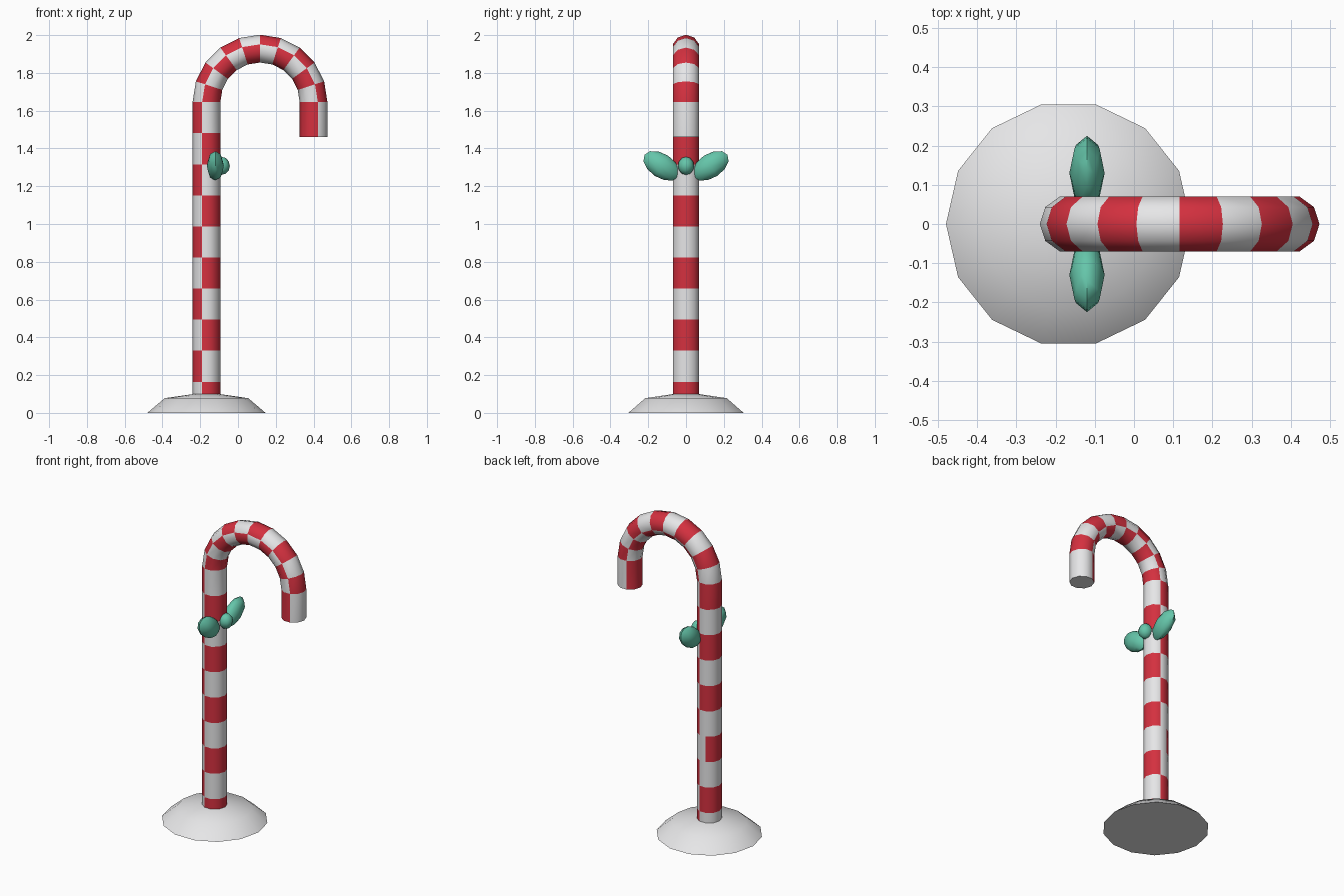
import bpy, bmesh, math
from mathutils import Vector, Matrix

if "Cube" in bpy.data.objects:
    bpy.data.objects.remove(bpy.data.objects["Cube"])


def material(name, rgb):
    m = bpy.data.materials.new(name)
    m.diffuse_color = (*rgb, 1)
    m.use_nodes = True
    m.node_tree.nodes["Principled BSDF"].inputs["Base Color"].default_value = m.diffuse_color
    return m


WHITE = material("white", (0.80, 0.80, 0.81))
RED = material("red", (0.66, 0.03, 0.05))
TEAL = material("teal green", (0.13, 0.56, 0.40))

STEM_X, TUBE_R, SIDES = -0.167, 0.0735, 10
ARC_X, ARC_Z, ARC_R, END_Z = 0.1165, 1.645, 0.2835, 1.46


def finish(bm, name, mats, angle=50):
    me = bpy.data.meshes.new(name)
    bmesh.ops.recalc_face_normals(bm, faces=bm.faces[:])
    bm.to_mesh(me)
    bm.free()
    ob = bpy.data.objects.new(name, me)
    bpy.context.collection.objects.link(ob)
    for m in mats:
        me.materials.append(m)
    bpy.ops.object.select_all(action='DESELECT')
    ob.select_set(True)
    bpy.context.view_layer.objects.active = ob
    bpy.ops.object.shade_smooth_by_angle(angle=math.radians(angle))
    return ob


# Cane path: ten stem sections, ten arc sections, one straight tip.
# Each entry is a centre and the outward (away from the hook) direction.
path = [(Vector((STEM_X, 0, ARC_Z * i / 10)), Vector((-1, 0, 0))) for i in range(10)]
for i in range(11):
    a = math.pi * (1 - i / 10)
    out = Vector((math.cos(a), 0, math.sin(a)))
    path.append((Vector((ARC_X, 0, ARC_Z)) + out * ARC_R, out))
path.append((Vector((ARC_X + ARC_R, 0, END_Z)), Vector((1, 0, 0))))

# Cane tube with stripes that swap colour between the outer and inner half
bm = bmesh.new()
rings = []
for c, out in path:
    ring = []
    for j in range(SIDES):
        t = math.tau * j / SIDES
        ring.append(bm.verts.new(c - out * TUBE_R * math.cos(t)
                                 + Vector((0, TUBE_R * math.sin(t), 0))))
    rings.append(ring)
for i in range(len(rings) - 1):
    for j in range(SIDES):
        k = (j + 1) % SIDES
        f = bm.faces.new((rings[i][j], rings[i][k], rings[i + 1][k], rings[i + 1][j]))
        outer = 2 <= j <= 6 and not (i == 3 and j == 2)
        f.material_index = (i + outer + 1) % 2
bm.faces.new(rings[-1])
finish(bm, "striped_cane", [WHITE, RED])

# Snow mound base: flattened half sphere with a flat underside
bm = bmesh.new()
n, r, h = 14, 0.313, 0.11
loops = []
for lat in (0, math.pi / 4):
    loops.append([bm.verts.new((STEM_X + r * math.cos(lat) * math.cos(math.tau * j / n),
                                r * math.cos(lat) * math.sin(math.tau * j / n),
                                h * math.sin(lat))) for j in range(n)])
top = bm.verts.new((STEM_X, 0, h))
for j in range(n):
    k = (j + 1) % n
    bm.faces.new((loops[0][j], loops[0][k], loops[1][k], loops[1][j]))
    bm.faces.new((loops[1][j], loops[1][k], top))
bm.faces.new(loops[0][::-1])
finish(bm, "snow_base", [WHITE], 40)


# Bow: two tilted lobes and a knot
def blob(name, centre, size, tilt=0):
    bm = bmesh.new()
    bmesh.ops.create_uvsphere(bm, u_segments=8, v_segments=6, radius=1)
    bm.transform(Matrix.Translation(centre) @ Matrix.Rotation(tilt, 4, 'X')
                 @ Matrix.Diagonal((*size, 1)))
    finish(bm, name, [TEAL])


for side, label in ((1, "back"), (-1, "front")):
    blob("bow_lobe_" + label, (-0.12, 0.13 * side, 1.308),
         (0.045, 0.107, 0.064), side * math.radians(33))
blob("bow_knot", (-0.088, 0, 1.308), (0.045, 0.043, 0.048))
